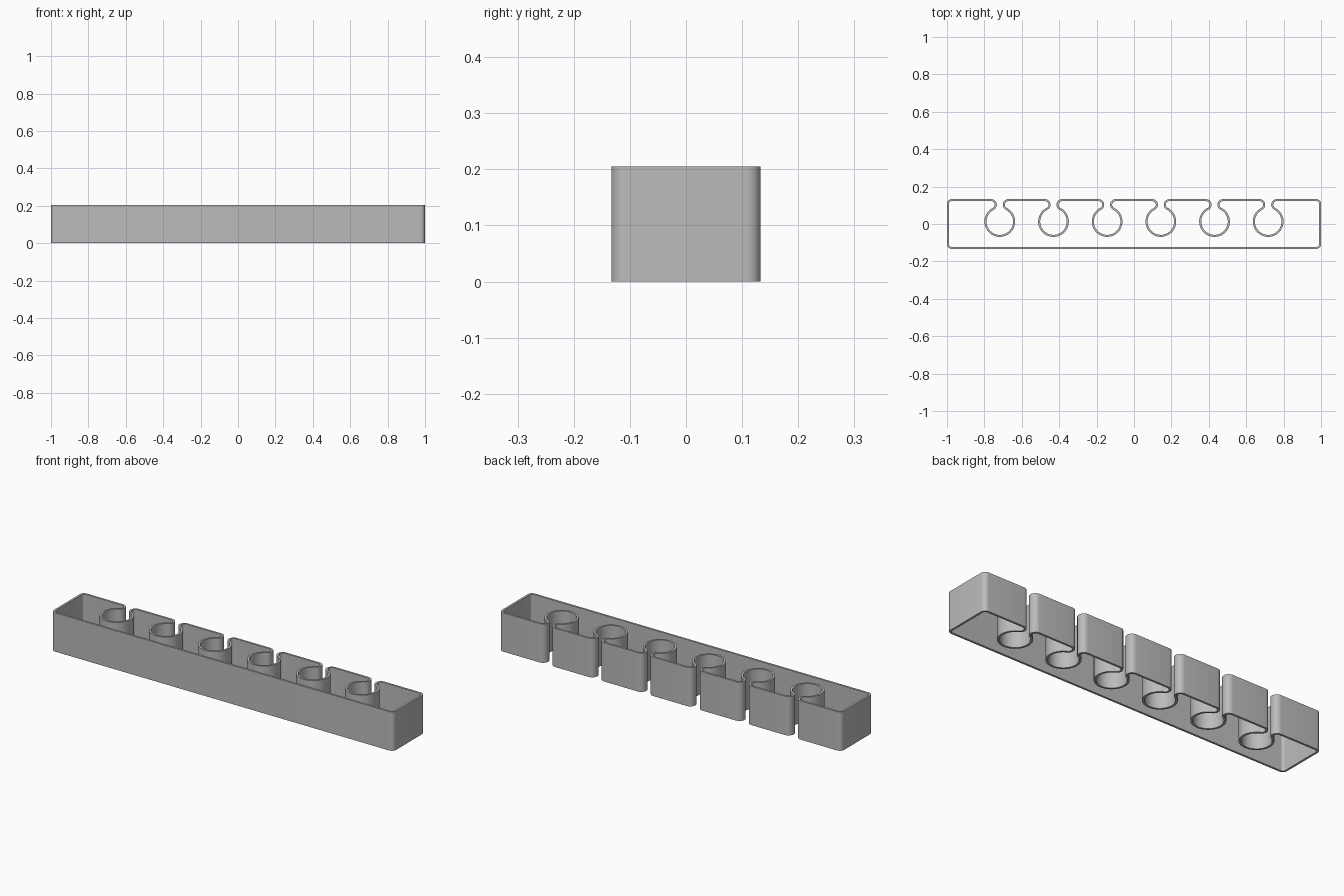
import bpy, bmesh
from math import cos, sin, pi, atan2, sqrt

if "Cube" in bpy.data.objects:
    bpy.data.objects.remove(bpy.data.objects["Cube"], do_unlink=True)

HALF_X, HALF_Y, HEIGHT = 1.0, 0.133, 0.205
WALL = 0.011
CORNER_R, LIP_R, SOCKET_R = 0.025, 0.03, 0.071
SOCKET_Y, PITCH, COUNT = 0.013, 0.287, 6

# Lip arcs are tangent to both the back wall and the socket circle
LIP_Y = HALF_Y - LIP_R
LIP_DX = sqrt((SOCKET_R + LIP_R) ** 2 - (LIP_Y - SOCKET_Y) ** 2)
TANGENT = atan2(LIP_Y - SOCKET_Y, LIP_DX)


def arc(cx, cy, r, start, end, steps):
    return [(cx + r * cos(start + (end - start) * i / steps),
             cy + r * sin(start + (end - start) * i / steps))
            for i in range(steps + 1)]


def outline(inset):
    """Closed outline of the strip, moved into the body by inset."""
    x, y, r = HALF_X - CORNER_R, HALF_Y - CORNER_R, CORNER_R - inset
    pts = arc(-x, -y, r, pi, 1.5 * pi, 8)
    pts += arc(x, -y, r, 1.5 * pi, 2 * pi, 8)
    pts += arc(x, y, r, 0, pi / 2, 8)
    for i in reversed(range(COUNT)):
        sx = (i - (COUNT - 1) / 2) * PITCH
        pts += arc(sx + LIP_DX, LIP_Y, LIP_R - inset, pi / 2, pi + TANGENT, 14)
        pts += arc(sx, SOCKET_Y, SOCKET_R + inset,
                   TANGENT, -pi - TANGENT, 48)[1:-1]
        pts += arc(sx - LIP_DX, LIP_Y, LIP_R - inset, -TANGENT, pi / 2, 14)
    pts += arc(-x, y, r, pi / 2, pi, 8)
    return pts


# Thin continuous wall, open above and below
bm = bmesh.new()
rings = [[bm.verts.new((px, py, z)) for px, py in outline(inset)]
         for inset, z in ((0, 0), (0, HEIGHT), (WALL, HEIGHT), (WALL, 0))]
n = len(rings[0])
for k in range(4):
    a, b = rings[k], rings[(k + 1) % 4]
    for i in range(n):
        j = (i + 1) % n
        bm.faces.new((a[i], a[j], b[j], b[i]))
bmesh.ops.recalc_face_normals(bm, faces=bm.faces)
mesh = bpy.data.meshes.new("holder_wall")
bm.to_mesh(mesh)
bm.free()

# Single grey material
grey = bpy.data.materials.new("plain grey")
grey.use_nodes = True
colour = (0.5, 0.5, 0.5, 1)
grey.diffuse_color = colour
grey.node_tree.nodes["Principled BSDF"].inputs["Base Color"].default_value = colour
mesh.materials.append(grey)

holder = bpy.data.objects.new("holder_wall", mesh)
bpy.context.collection.objects.link(holder)
bpy.ops.object.select_all(action="DESELECT")
holder.select_set(True)
bpy.context.view_layer.objects.active = holder
bpy.ops.object.shade_smooth_by_angle(angle=pi / 6)
